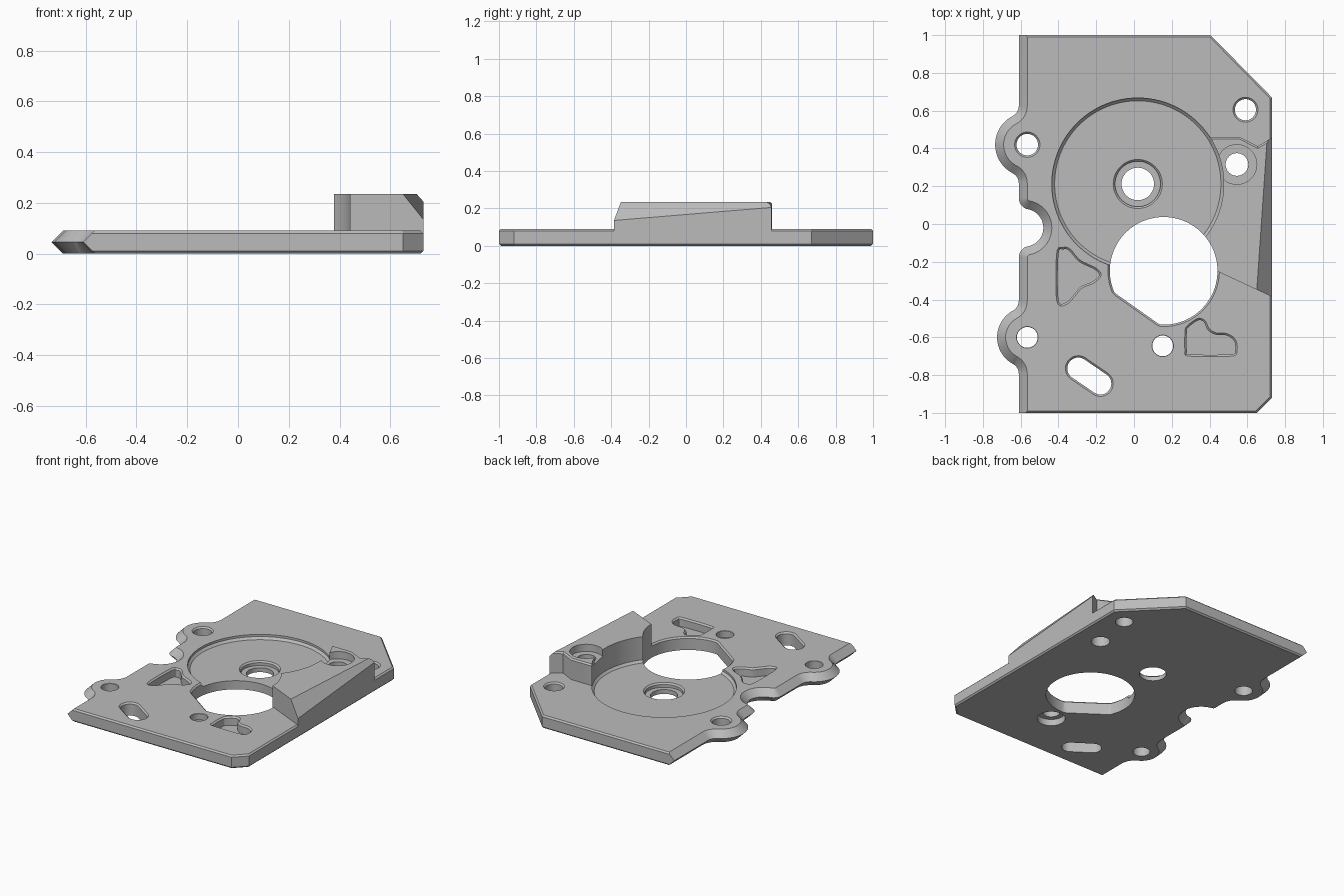
import bpy, bmesh
from math import cos, sin, radians, hypot, sqrt
from mathutils import Vector

if "Cube" in bpy.data.objects:
    bpy.data.objects.remove(bpy.data.objects["Cube"])

TOP = 0.09

grey = bpy.data.materials.new("plate_grey")
grey.use_nodes = True
grey.diffuse_color = (0.5, 0.5, 0.5, 1)
grey.node_tree.nodes["Principled BSDF"].inputs["Base Color"].default_value = (0.5, 0.5, 0.5, 1)


def arc(cx, cy, r, a0, a1, n=16):
    angles = [radians(a0 + (a1 - a0) * i / n) for i in range(n + 1)]
    return [(cx + r * cos(a), cy + r * sin(a)) for a in angles]


def circle(cx, cy, r, n=64):
    return arc(cx, cy, r, 0, 360, n)[:-1]


def smooth_loop(pts, steps=5):
    """Closed Catmull-Rom curve through the points."""
    out, n = [], len(pts)
    for i in range(n):
        a, b, c, d = [Vector(pts[(i + k) % n]) for k in (-1, 0, 1, 2)]
        for s in range(steps):
            t = s / steps
            p = b + (c - a) * t / 2 + (2 * a - 5 * b + 4 * c - d) * t**2 / 2 \
                + (3 * b - a - 3 * c + d) * t**3 / 2
            out.append(tuple(p))
    return out


def grow(pts, d):
    """Offset a counter-clockwise loop outwards."""
    out, n = [], len(pts)
    for i, (x, y) in enumerate(pts):
        (ax, ay), (bx, by) = pts[i - 1], pts[(i + 1) % n]
        tx, ty = bx - ax, by - ay
        k = d / hypot(tx, ty)
        out.append((x + ty * k, y - tx * k))
    return out


def loft(name, layers):
    """Closed solid through stacked (height, loop) layers."""
    bm = bmesh.new()
    rings = [[bm.verts.new((x, y, z)) for x, y in loop] for z, loop in layers]
    bm.faces.new(rings[0][::-1])
    bm.faces.new(rings[-1])
    for low, high in zip(rings, rings[1:]):
        for i in range(len(low)):
            bm.faces.new((low[i - 1], low[i], high[i], high[i - 1]))
    bmesh.ops.recalc_face_normals(bm, faces=bm.faces)
    mesh = bpy.data.meshes.new(name)
    bm.to_mesh(mesh)
    bm.free()
    obj = bpy.data.objects.new(name, mesh)
    bpy.context.collection.objects.link(obj)
    mesh.materials.append(grey)
    return obj


def combine(obj, tools, operation):
    """Apply booleans with the tools, then discard the tools."""
    for tool in tools:
        tool.hide_render = True
        mod = obj.modifiers.new("bool", 'BOOLEAN')
        mod.operation, mod.object, mod.solver = operation, tool, 'EXACT'
    graph = bpy.context.evaluated_depsgraph_get()
    mesh = bpy.data.meshes.new_from_object(obj.evaluated_get(graph))
    obj.modifiers.clear()
    obj.data = mesh
    for tool in tools:
        bpy.data.objects.remove(tool)


def cutter(loop, z0=-0.1, rim=0.01):
    """Straight cut with a chamfered rim at the plate top."""
    return loft("cutter", [(z0, loop), (TOP - rim, loop), (TOP + rim, grow(loop, 2 * rim))])


def outline(d, e):
    """Plate outline, inset by d on the wavy left side and e elsewhere."""
    f, left = 0.06, -0.61

    def lug(cy, r):
        dx = 0.105
        dy = sqrt((r + f) ** 2 - dx * dx)
        a = 90 + Vector((dy, dx)).angle(Vector((1, 0))) * 57.2958
        return (arc(left - f, cy + dy, f + d, 0, a - 180, 8)
                + arc(-0.565, cy, r - d, a, 360 - a, 28)
                + arc(left - f, cy - dy, f + d, 180 - a, 0, 8))

    notch = (arc(-0.55, 0.137, f - d, 180, 259, 8)
             + arc(-0.58, -0.02, 0.10 + d, 79, -79, 20)
             + arc(-0.55, -0.177, f - d, 101, 180, 8))
    k = 0.414 * e
    return ([(left + d, 1 - e)] + lug(0.42, 0.17) + notch + lug(-0.6, 0.16)
            + [(left + d, -1 + e), (0.65 - k, -1 + e), (0.73 - e, -0.92 + k),
               (0.73 - e, 0.67 - k), (0.405 - k, 1 - e)])


# Base plate with a V edge on the left and fine chamfers elsewhere
plate = loft("mounting_plate", [
    (0, outline(0.045, 0.01)), (0.01, outline(0.035, 0)), (0.045, outline(0, 0)),
    (0.08, outline(0.035, 0)), (TOP, outline(0.045, 0.01))])

# Large opening with one flattened side
cx, cy, flat = 0.157, -0.248, 0.245
opening = []
for x, y in circle(cx, cy, 0.285, 96):
    over = max(0, -0.577 * (x - cx) - 0.817 * (y - cy) - flat)
    opening.append((x + 0.577 * over, y + 0.817 * over))

# Blind pockets and the slanted slot
pocket_left = smooth_loop([
    (-0.40, -0.40), (-0.36, -0.415), (-0.32, -0.375), (-0.28, -0.33), (-0.22, -0.305),
    (-0.185, -0.27), (-0.21, -0.24), (-0.29, -0.20), (-0.345, -0.14), (-0.375, -0.135),
    (-0.40, -0.16)])
pocket_right = smooth_loop([
    (0.28, -0.67), (0.30, -0.69), (0.51, -0.69), (0.535, -0.67), (0.53, -0.62),
    (0.49, -0.59), (0.43, -0.585), (0.39, -0.56), (0.37, -0.52), (0.34, -0.51),
    (0.29, -0.545), (0.28, -0.57)])
slot = arc(-0.178, -0.845, 0.058, -124, 56) + arc(-0.295, -0.765, 0.058, 56, 236)

cuts = [cutter(pocket_left, 0.03), cutter(pocket_right, 0.03), cutter(slot)]
for x, y, r, rim in ((-0.565, 0.42, 0.057, 0.01), (-0.565, -0.6, 0.055, 0.002),
                     (0.59, 0.605, 0.056, 0.01), (0.152, -0.645, 0.055, 0.002)):
    cuts.append(cutter(circle(x, y, r, 40), rim=rim))
under = circle(0.152, -0.645, 0.09, 40)
cuts.append(loft("cutter", [(-0.1, under), (0.045, under)]))
cuts.append(loft("cutter", [(0.07, grow(opening, -0.01)), (0.1, grow(opening, 0.02))]))
combine(plate, cuts, 'DIFFERENCE')

# Raised block on the right, with its sloping outer chamfer
foot = [(0.30, -0.185), (0.73, -0.385), (0.73, 0.457), (0.655, 0.412), (0.56, 0.46), (0.30, 0.46)]
block = loft("raised_block", [(0.04, foot), (0.235, foot)])
bm = bmesh.new()
bm.from_mesh(block.data)
back = [e for e in bm.edges
        if all(v.co.z > 0.2 for v in e.verts) and all(v.co.y > 0.4 for v in e.verts)]
bmesh.ops.bevel(bm, geom=back, offset=0.01, segments=1, affect='EDGES')
a, b, c = Vector((0.65, -0.35, 0.235)), Vector((0.73, -0.39, 0.135)), Vector((0.73, 0.455, 0.205))
normal = (b - a).cross(c - a).normalized()
if normal.z < 0:
    normal.negate()
bmesh.ops.bisect_plane(bm, geom=bm.verts[:] + bm.edges[:] + bm.faces[:],
                       plane_co=a, plane_no=normal, clear_outer=True)
bmesh.ops.holes_fill(bm, edges=[e for e in bm.edges if e.is_boundary])
bmesh.ops.recalc_face_normals(bm, faces=bm.faces)
bm.to_mesh(block.data)
bm.free()
combine(plate, [block], 'UNION')

# Round recess, hub bore, large opening and the block's screw seat
hub = (0.02, 0.212)
recess = [(0.06, circle(*hub, 0.44, 128)), (0.075, circle(*hub, 0.455, 128)),
          (0.5, circle(*hub, 0.455, 128))]
seat = [(0.03, circle(*hub, 0.12)), (0.05, circle(*hub, 0.12)), (0.07, circle(*hub, 0.14))]
bore = circle(*hub, 0.086)
screw_seat = circle(0.545, 0.315, 0.105)
screw_hole = circle(0.545, 0.315, 0.06, 40)
combine(plate, [
    loft("cutter", recess), loft("cutter", seat),
    loft("cutter", [(-0.1, bore), (0.1, bore)]),
    loft("cutter", [(-0.1, opening), (0.5, opening)]),
    loft("cutter", [(0.185, screw_seat), (0.5, screw_seat)]),
    loft("cutter", [(-0.1, screw_hole), (0.4, screw_hole)])], 'DIFFERENCE')

# Smooth curved walls, keep edges crisp
bpy.ops.object.select_all(action='DESELECT')
plate.select_set(True)
bpy.context.view_layer.objects.active = plate
bpy.ops.object.shade_smooth_by_angle(angle=radians(30))
